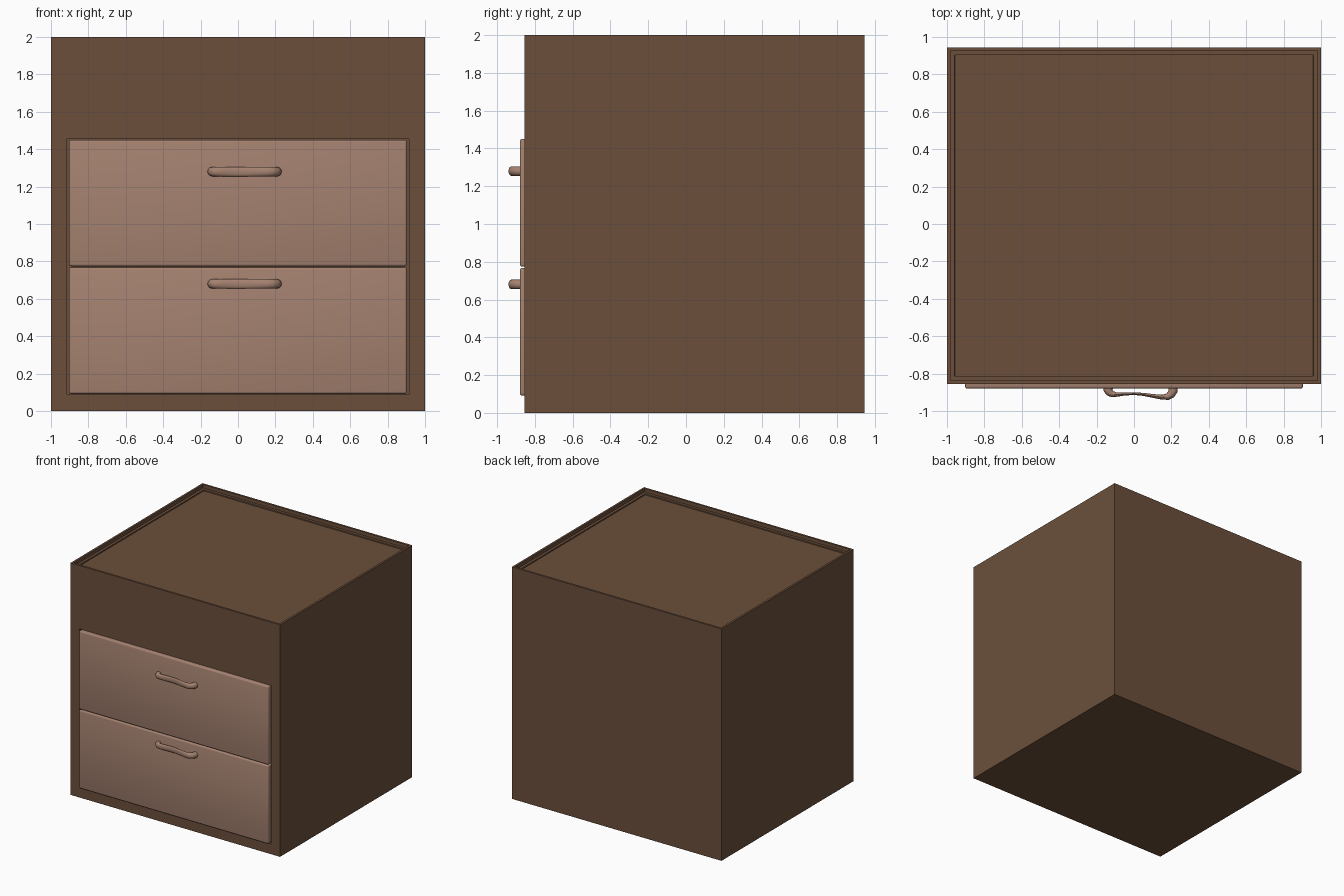
import bpy, bmesh, math
from mathutils import Vector

if "Cube" in bpy.data.objects:
    bpy.data.objects.remove(bpy.data.objects["Cube"])


def material(name, rgb):
    m = bpy.data.materials.new(name)
    m.diffuse_color = (*rgb, 1)
    m.use_nodes = True
    m.node_tree.nodes["Principled BSDF"].inputs["Base Color"].default_value = m.diffuse_color
    return m


DARK = material("dark_wood", (0.147, 0.078, 0.044))
LIGHT = material("light_wood", (0.376, 0.223, 0.162))


def finish(bm, name, mat, smooth=False):
    bmesh.ops.recalc_face_normals(bm, faces=bm.faces)
    me = bpy.data.meshes.new(name)
    bm.to_mesh(me)
    bm.free()
    ob = bpy.data.objects.new(name, me)
    bpy.context.collection.objects.link(ob)
    me.materials.append(mat)
    if smooth:
        bpy.ops.object.select_all(action='DESELECT')
        ob.select_set(True)
        bpy.context.view_layer.objects.active = ob
        bpy.ops.object.shade_smooth_by_angle(angle=math.radians(40))
    return ob


def box(lo, hi):
    bm = bmesh.new()
    bmesh.ops.create_cube(bm, size=1)
    for v in bm.verts:
        v.co = Vector([lo[i] if v.co[i] < 0 else hi[i] for i in range(3)])
    return bm


def step_in(bm, face, inset, drop):
    """Inset a face, then sink it straight down to form a walled step."""
    n = face.normal.copy()
    bmesh.ops.inset_region(bm, faces=[face], thickness=inset)
    if drop:
        bmesh.ops.inset_region(bm, faces=[face], thickness=0.0005)
        bmesh.ops.translate(bm, verts=face.verts, vec=-n * drop)


# Cabinet body with stepped tray top and a front opening
bm = box((-1, -0.855, 0), (1, 0.945, 2))
bm.normal_update()
top = max(bm.faces, key=lambda f: f.normal.z)
front = min(bm.faces, key=lambda f: f.normal.y)
step_in(bm, top, 0.025, 0.03)
step_in(bm, top, 0.033, 0.01)
bmesh.ops.inset_region(bm, faces=[front], thickness=0.09)
for v in front.verts:
    v.co.x = math.copysign(0.915, v.co.x)
    v.co.z = 1.455 if v.co.z > 1 else 0.087
step_in(bm, front, 0.0005, 0.1)
finish(bm, "cabinet_body", DARK)


# Drawer fronts with softened edges
def drawer(name, z0, z1):
    bm = box((-0.903, -0.88, z0), (0.903, -0.756, z1))
    bmesh.ops.bevel(bm, geom=bm.edges[:], offset=0.012, segments=3,
                    profile=0.5, affect='EDGES')
    finish(bm, name, LIGHT, True)


# Wavy pull handle: (x, y, half thickness) along the centre line
PATH = [(-0.137, -0.870, .025), (-0.138, -0.888, .025), (-0.132, -0.900, .021),
        (-0.118, -0.909, .017), (-0.095, -0.912, .012), (-0.05, -0.909, .008),
        (0.0, -0.907, .007), (0.05, -0.911, .008), (0.10, -0.919, .010),
        (0.15, -0.926, .013), (0.18, -0.923, .018), (0.199, -0.910, .022),
        (0.209, -0.892, .025), (0.208, -0.870, .025)]


def handle(name, z, sides=12):
    bm = bmesh.new()
    pts = [Vector((x, y, z)) for x, y, _ in PATH]
    rings = []
    for i, p in enumerate(pts):
        t = (pts[min(i + 1, len(pts) - 1)] - pts[max(i - 1, 0)]).normalized()
        side = Vector((-t.y, t.x, 0))
        rings.append([bm.verts.new(p + side * PATH[i][2] * math.cos(a)
                                   + Vector((0, 0, 0.025 * math.sin(a))))
                      for a in (2 * math.pi * k / sides for k in range(sides))])
    for a, b in zip(rings, rings[1:]):
        for k in range(sides):
            j = (k + 1) % sides
            bm.faces.new((a[k], a[j], b[j], b[k]))
    bm.faces.new(rings[0])
    bm.faces.new(rings[-1])
    finish(bm, name, LIGHT, True)


for label, z0, z1, hz in (("lower", 0.092, 0.768, 0.68),
                          ("upper", 0.774, 1.45, 1.28)):
    drawer(label + "_drawer", z0, z1)
    handle(label + "_handle", hz)
